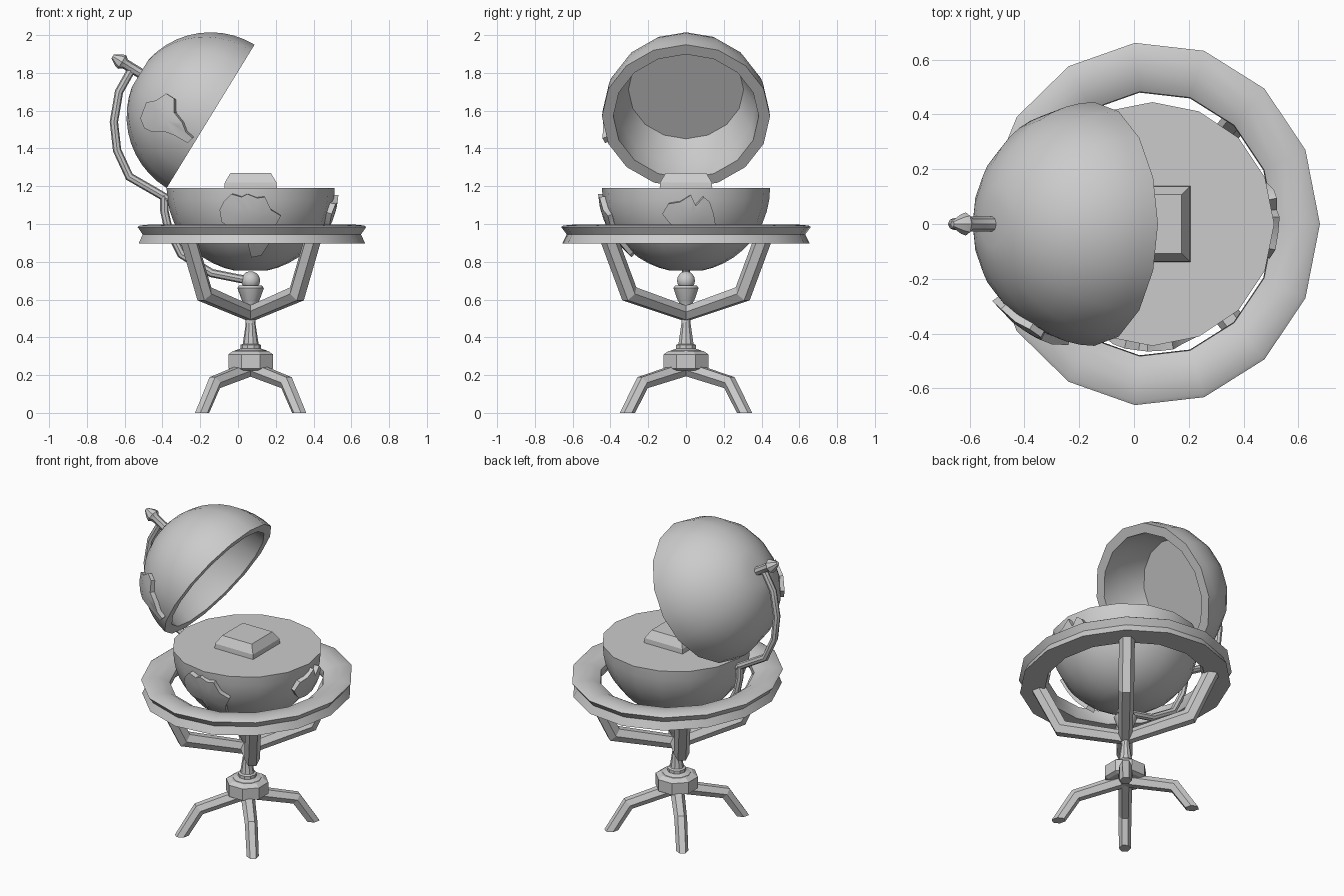
import bpy, bmesh, math
from mathutils import Vector, Matrix

if "Cube" in bpy.data.objects:
    bpy.data.objects.remove(bpy.data.objects["Cube"])

CX = 0.067                      # axis of stand and lower globe half
R = 0.445                       # globe radius
BOWL_C = Vector((CX, 0, 1.19))
LID_C = Vector((-0.145, 0, 1.57))
LID_TILT = math.radians(-58.5)


def finish(bm, name, smooth=None):
    bmesh.ops.remove_doubles(bm, verts=bm.verts, dist=1e-5)
    bmesh.ops.recalc_face_normals(bm, faces=bm.faces)
    me = bpy.data.meshes.new(name)
    bm.to_mesh(me)
    bm.free()
    ob = bpy.data.objects.new(name, me)
    bpy.context.collection.objects.link(ob)
    if smooth:
        bpy.ops.object.select_all(action='DESELECT')
        ob.select_set(True)
        bpy.context.view_layer.objects.active = ob
        bpy.ops.object.shade_smooth_by_angle(angle=math.radians(smooth))
    return ob


def bridge(bm, rings, closed=False):
    n = len(rings[0])
    pairs = list(zip(rings, rings[1:]))
    if closed:
        pairs.append((rings[-1], rings[0]))
    for a, b in pairs:
        for i in range(n):
            j = (i + 1) % n
            bm.faces.new((a[i], a[j], b[j], b[i]))


def lathe(name, profile, n, mat, sx=1, sy=1, phase=0, closed=False, smooth=35):
    """Turn a (radius, height) profile; open ends become flat caps."""
    bm = bmesh.new()
    rings = []
    for r, z in profile:
        rings.append([bm.verts.new(mat @ Vector((
            r * sx * math.cos(phase + 2 * math.pi * i / n),
            r * sy * math.sin(phase + 2 * math.pi * i / n), z))) for i in range(n)])
    bridge(bm, rings, closed)
    if not closed:
        bm.faces.new(rings[0])
        bm.faces.new(rings[-1])
    return finish(bm, name, smooth)


def bar(name, pts, side, radii, n=6, end_normal=None, smooth=None):
    """Mitred n-sided bar along a path lying in the plane perpendicular to side."""
    pts = [Vector(p) for p in pts]
    side = Vector(side).normalized()
    bm = bmesh.new()
    rings = []
    for k, p in enumerate(pts):
        t = (pts[min(k + 1, len(pts) - 1)] - pts[k]).normalized()
        t0 = (pts[k] - pts[max(k - 1, 0)]).normalized()
        if k == 0:
            t0, t = t, t
            nrm = Vector(end_normal) if end_normal else t
        elif k == len(pts) - 1:
            t, nrm = t0, t0
        else:
            nrm = (t0 + t).normalized()
        w = side.cross(nrm) / abs(nrm.dot(t0))
        rings.append([bm.verts.new(p + radii[k] * (
            side * math.cos(2 * math.pi * i / n) + w * math.sin(2 * math.pi * i / n)))
            for i in range(n)])
    bridge(bm, rings)
    bm.faces.new(rings[0])
    bm.faces.new(rings[-1])
    return finish(bm, name, smooth)


def land(name, outline, centre, axis):
    """Raised land mass: outline seen along the axis, projected on the globe."""
    def on_globe(u, v, r):
        if axis == 'x':
            a, c = u - centre.y, v - centre.z
            d = Vector((math.sqrt(max(R * R - a * a - c * c, 0.001)), a, c))
        else:
            a, c = u - centre.x, v - centre.z
            d = Vector((a, -math.sqrt(max(R * R - a * a - c * c, 0.001)), c))
        return centre + d.normalized() * r
    mu = sum(p[0] for p in outline) / len(outline)
    mv = sum(p[1] for p in outline) / len(outline)
    bm = bmesh.new()
    rings = []
    for f, r in ((0, R - .03), (1, R - .03), (1, R + .022), (.5, R + .022), (0, R + .022)):
        rings.append([bm.verts.new(on_globe(mu + (u - mu) * f, mv + (v - mv) * f, r))
                      for u, v in outline])
    bridge(bm, rings)
    return finish(bm, name, 35)


axis_mat = Matrix.Translation((CX, 0, 0))
bowl_mat = Matrix.Translation(BOWL_C)
lid_mat = Matrix.Translation(LID_C) @ Matrix.Rotation(LID_TILT, 4, 'Y')

# Globe halves
arc = [(R * math.cos(a), R * math.sin(a))
       for a in [math.radians(79) * i / 10 for i in range(11)]]
lathe("globe_bowl", [(r, -z) for r, z in arc], 16, bowl_mat)
inner = [(.305, .27), (.37, .12), (.385, 0)]
lathe("globe_lid", inner + arc, 16, lid_mat, smooth=30)

# Raised block on the bowl top
lathe("bowl_block", [(.14, -.01), (.137, .03), (.107, .08)], 4, bowl_mat,
      sx=math.sqrt(2), sy=math.sqrt(2), phase=math.pi / 4, smooth=None)

# Land masses
land("land_lid", [(-.50, 1.56), (-.47, 1.64), (-.42, 1.65), (-.37, 1.685), (-.33, 1.66),
                  (-.33, 1.59), (-.29, 1.54), (-.27, 1.49), (-.235, 1.46), (-.26, 1.435),
                  (-.33, 1.475), (-.37, 1.49), (-.44, 1.49), (-.48, 1.51)], LID_C, 'y')
land("land_front", [(-.09, 1.08), (-.07, 1.12), (-.03, 1.16), (.02, 1.145), (.05, 1.16),
                    (.1, 1.14), (.14, 1.145), (.17, 1.08), (.22, 1.05), (.18, .98),
                    (.16, .91), (.12, .85), (.07, .84), (.05, .92), (.03, .99),
                    (-.04, .99), (-.08, 1.02)], BOWL_C, 'y')
land("land_right", [(-.12, 1.06), (-.09, 1.11), (-.03, 1.12), (.025, 1.155), (.05, 1.1),
                    (.09, 1.145), (.12, 1.12), (.14, 1.06), (.15, 1.0), (.12, .96),
                    (.03, .97), (-.04, .98), (-.08, 1.01)], BOWL_C, 'x')

# Horizon ring: slightly oval, with a grooved outer edge
lathe("horizon_ring", [(.98, .992), (1, .984), (.955, .945), (.99, .897), (.76, .897),
                       (.725, .935), (.73, .965), (.79, .988), (.88, .998)],
      15, axis_mat, sx=.612, sy=.665, closed=True, smooth=40)

# Pole pin and the meridian arm in two hinged halves
lathe("pole_pin", [(.027, .41), (.027, .53), (.042, .55), (.036, .57), (.012, .608)],
      8, lid_mat)
bar("meridian_lower", [(CX, 0, .705), (.01, 0, .71), (-.14, 0, .74), (-.3, 0, .84),
                       (-.37, 0, .98), (-.39, 0, 1.07), (-.39, 0, 1.15)],
    (0, 1, 0), [.022] * 7, 8, smooth=40)
bar("meridian_upper", [(-.37, 0, 1.13), (-.41, 0, 1.155), (-.575, 0, 1.25), (-.64, 0, 1.39),
                       (-.657, 0, 1.54), (-.63, 0, 1.7), (-.565, 0, 1.815)],
    (0, 1, 0), [.022] * 7, 8, smooth=40)

# Ring arms and feet on the four diagonals
for sx, wx in ((-1, "left"), (1, "right")):
    for sy, wy in ((-1, "front"), (1, "back")):
        def at(x, y, z):
            return (CX + sx * x, sy * y, z)
        side = (-sy * .78, sx * .63, 0)
        bar(f"ring_arm_{wy}_{wx}", [at(.335, .415, .94), at(.245, .3, .63), at(0, 0, .525)],
            side, [.047, .047, .042])
        bar(f"foot_{wy}_{wx}", [at(.257, .31, 0), at(.19, .23, .16), at(0, 0, .235)],
            side, [.036, .038, .042], end_normal=(0, 0, 1))

# Central column: hub, spindle, cup and ball
lathe("hub", [(.105, .225), (.128, .235), (.128, .31), (.1, .328)], 8, axis_mat,
      phase=math.pi / 8, smooth=None)
lathe("spindle", [(.09, .32), (.085, .33), (.055, .34), (.055, .36), (.042, .365),
                  (.026, .47), (.026, .56), (.048, .6), (.07, .66), (.06, .675)],
      10, axis_mat)
ball = [(.05 * math.cos(a), .7 + .05 * math.sin(a))
        for a in [math.radians(-80 + 20 * i) for i in range(9)]]
lathe("cup_ball", ball, 10, axis_mat, smooth=40)
